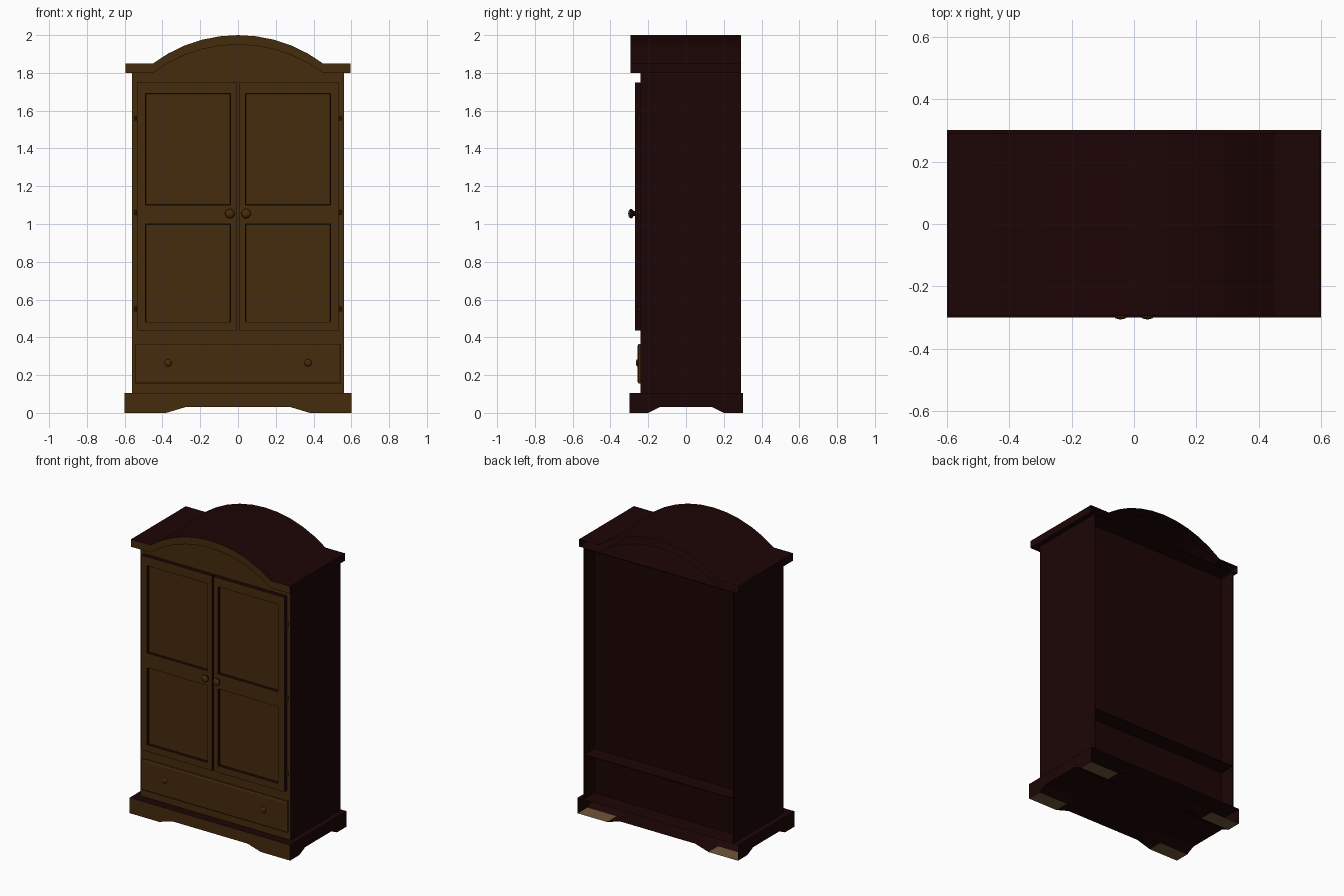
import bpy, bmesh, math
from mathutils import Matrix

if "Cube" in bpy.data.objects:
    bpy.data.objects.remove(bpy.data.objects["Cube"])

def mat(name, rgb):
    m = bpy.data.materials.new(name)
    m.diffuse_color = (*rgb, 1)
    m.use_nodes = True
    m.node_tree.nodes["Principled BSDF"].inputs["Base Color"].default_value = m.diffuse_color
    return m

BROWN = mat("front_brown", (0.06, 0.024, 0.004))
MAROON = mat("dark_maroon", (0.012, 0.0015, 0.0015))
TAN = mat("foot_tan", (0.16, 0.09, 0.04))

def finish(name, bm, mats=(MAROON, BROWN), rule=None):
    """Front-facing faces get the second material unless a rule says otherwise."""
    bm.normal_update()
    if len(mats) > 1:
        for f in bm.faces:
            f.material_index = rule(f) if rule else int(f.normal.y < -0.5)
    me = bpy.data.meshes.new(name)
    bm.to_mesh(me)
    bm.free()
    for m in mats:
        me.materials.append(m)
    ob = bpy.data.objects.new(name, me)
    bpy.context.collection.objects.link(ob)
    return ob

def prism(name, pts, y0, y1, mats=(MAROON, BROWN), open_back=False):
    """Extrude an x/z outline from y0 to y1."""
    bm = bmesh.new()
    f = bm.faces.new([bm.verts.new((x, y0, z)) for x, z in pts])
    ext = bmesh.ops.extrude_face_region(bm, geom=[f])["geom"]
    for v in ext:
        if isinstance(v, bmesh.types.BMVert):
            v.co.y = y1
    bmesh.ops.recalc_face_normals(bm, faces=bm.faces)
    if open_back:
        bmesh.ops.delete(bm, geom=[f for f in bm.faces if f.normal.y > 0.5],
                         context='FACES_ONLY')
    return finish(name, bm, mats)

def box(name, x0, x1, y0, y1, z0, z1, mats=(MAROON, BROWN)):
    return prism(name, [(x0, z0), (x1, z0), (x1, z1), (x0, z1)], y0, y1, mats)

def arc(drop, n=10, r=0.75, half=math.asin(0.6)):
    """Arch points from right to left."""
    return [(r * math.sin(a), 2 - drop - r + r * math.cos(a))
            for a in (half - 2 * half * i / n for i in range(n + 1))]

def panel(name, xs, zs, insets, yf, yb, thick, depth, mats=(MAROON, BROWN)):
    """Front plate of cells; chosen cells are inset, the border runs back to yb."""
    bm = bmesh.new()
    g = [[bm.verts.new((x, yf, z)) for x in xs] for z in zs]
    cells = {(i, j): bm.faces.new((g[j][i], g[j][i+1], g[j+1][i+1], g[j+1][i]))
             for j in range(len(zs) - 1) for i in range(len(xs) - 1)}
    rim = [e for e in bm.edges if e.is_boundary]
    ext = bmesh.ops.extrude_edge_only(bm, edges=rim)["geom"]
    for v in ext:
        if isinstance(v, bmesh.types.BMVert):
            v.co.y = yb
    bm.normal_update()
    bmesh.ops.inset_individual(bm, faces=[cells[k] for k in insets],
                               thickness=thick, depth=depth)
    return finish(name, bm, mats)

# plinth: open-backed shell with four chamfered feet
xs = [-0.6, -0.38, -0.28, 0.28, 0.38, 0.6]
ys = [-0.3, -0.2, -0.14, 0.14, 0.2, 0.302]
bm = bmesh.new()
low = [[bm.verts.new((x, y, 0 if abs(x) > 0.3 and abs(y) > 0.15 else 0.03))
        for x in xs] for y in ys]
high = {}
def top(v):
    if v not in high:
        high[v] = bm.verts.new((v.co.x, v.co.y, 0.105))
    return high[v]
for j in range(5):
    for i in range(5):
        bm.faces.new((low[j][i], low[j+1][i], low[j+1][i+1], low[j][i+1]))
for i in range(5):
    a, b = low[0][i], low[0][i+1]
    bm.faces.new((a, b, top(b), top(a)))
    a, b = low[i][5], low[i+1][5]
    bm.faces.new((a, b, top(b), top(a)))
    a, b = low[i+1][0], low[i][0]
    bm.faces.new((a, b, top(b), top(a)))
border = ([low[0][i] for i in range(6)] + [low[j][5] for j in range(1, 6)]
          + [low[j][0] for j in range(5, 0, -1)])
bm.faces.new([top(v) for v in border])
finish("plinth", bm, (MAROON, BROWN, TAN),
       lambda f: 2 if f.calc_center_median().z < 0.001 else int(f.normal.y < -0.5))

# carcass: sides, front with arched top, recessed back, ceiling, rear shelf
for s, side in ((-1, "left"), (1, "right")):
    x0, x1 = sorted((s * 0.562, s * 0.556))
    box(side + "_side", x0, x1, -0.24, 0.292, 0.105, 1.8)
base = [(-0.556, 0.105), (0.556, 0.105), (0.556, 1.8)]
prism("front_frame", base + arc(0.05) + [(-0.556, 1.8)], -0.24, -0.235)
prism("back_panel", base + [(-0.556, 1.8)], 0.17, 0.184, (MAROON,))
box("ceiling", -0.556, 0.556, -0.235, 0.291, 1.795, 1.8, (MAROON,))
box("rear_shelf", -0.556, 0.556, 0.18, 0.291, 0.40, 0.405, (MAROON,))

# crown: hollow arched cornice with square ends, open at the back
prism("crown", [(-0.595, 1.8), (-0.595, 1.85)] + arc(0)[::-1]
      + [(0.595, 1.85), (0.595, 1.8)] + arc(0.05), -0.294, 0.292, open_back=True)

# drawer front with stepped border
panel("drawer_front", [-0.545, 0.545], [0.155, 0.365], [(0, 0)],
      -0.252, -0.24, 0.014, 0.004, (BROWN,))

def knob(name, x, z, y, r, length):
    """Round knob on a short stem."""
    bm = bmesh.new()
    turn = Matrix.Rotation(math.pi / 2, 4, 'X')
    bmesh.ops.create_uvsphere(bm, u_segments=16, v_segments=10, radius=r,
        matrix=Matrix.Translation((x, y - length + r * 0.6, z))
        @ Matrix.Diagonal((1, 0.6, 1, 1)) @ turn)
    bmesh.ops.create_cone(bm, segments=12, radius1=r * 0.5, radius2=r * 0.5,
        depth=length * 0.7, cap_ends=True,
        matrix=Matrix.Translation((x, y - length * 0.35, z)) @ turn)
    for f in bm.faces:
        f.smooth = len(f.verts) < 5
    finish(name, bm)

# doors, knobs and hinges
for s, side in ((-1, "left"), (1, "right")):
    cols = sorted(s * x for x in (0.004, 0.04, 0.49, 0.535))
    panel(side + "_door", cols, [0.435, 0.48, 1.0, 1.10, 1.69, 1.75],
          [(1, 1), (1, 3)], -0.27, -0.24, 0.003, -0.018)
    knob(side + "_door_knob", s * 0.043, 1.055, -0.27, 0.025, 0.036)
    knob(side + "_drawer_knob", s * 0.37, 0.265, -0.252, 0.02, 0.014)
    for i, z in enumerate((0.55, 1.06, 1.56)):
        bm = bmesh.new()
        bmesh.ops.create_cone(bm, segments=10, radius1=0.007, radius2=0.007,
            depth=0.026, cap_ends=True,
            matrix=Matrix.Translation((s * 0.541, -0.246, z)))
        finish(f"{side}_hinge_{i + 1}", bm, (BROWN,))
